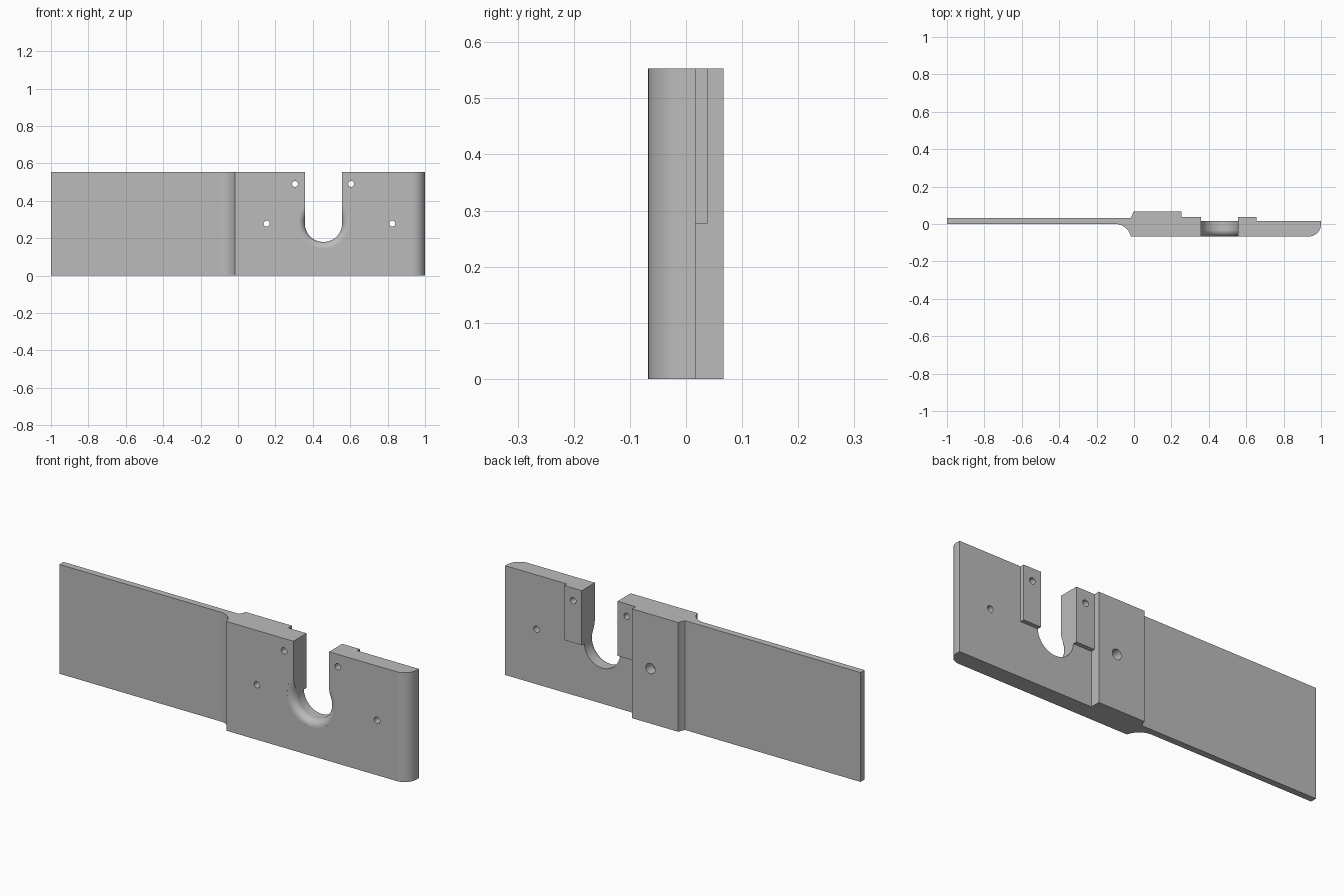
import bpy, bmesh
from math import sin, cos, pi, radians
from mathutils import Matrix

cube = bpy.data.objects.get("Cube")
if cube:
    bpy.data.objects.remove(cube)

HEIGHT, FRONT, BACK = 0.553, -0.067, 0.017
SLOT_X, SLOT_Z, SLOT_R = 0.457, 0.28, 0.1
FLARE = 0.035

grey = bpy.data.materials.new("plain grey")
grey.use_nodes = True
colour = (0.5, 0.5, 0.5, 1)
grey.diffuse_color = colour
grey.node_tree.nodes["Principled BSDF"].inputs["Base Color"].default_value = colour


def arc(cx, cy, r, start, end, steps=14):
    angles = [radians(start + (end - start) * i / steps) for i in range(steps + 1)]
    return [(cx + r * cos(a), cy + r * sin(a)) for a in angles]


def finish(bm, name):
    bmesh.ops.recalc_face_normals(bm, faces=bm.faces)
    mesh = bpy.data.meshes.new(name)
    bm.to_mesh(mesh)
    bm.free()
    mesh.materials.append(grey)
    obj = bpy.data.objects.new(name, mesh)
    bpy.context.collection.objects.link(obj)
    return obj


def extrude(name, points, vector):
    bm = bmesh.new()
    face = bm.faces.new([bm.verts.new(p) for p in points])
    moved = bmesh.ops.extrude_face_region(bm, geom=[face])["geom"]
    verts = [v for v in moved if isinstance(v, bmesh.types.BMVert)]
    bmesh.ops.translate(bm, verts=verts, vec=vector)
    # the starting face stays in place and closes the solid
    if len([f for f in bm.faces if len(f.verts) == len(points)]) < 2:
        bm.faces.new([v for v in bm.verts if v not in verts])
    return finish(bm, name)


def box(name, x0, x1, y0, y1, z0, z1):
    return extrude(name, [(x0, y0, z0), (x1, y0, z0), (x1, y1, z0), (x0, y1, z0)],
                   (0, 0, z1 - z0))


def rod(name, x, z, r, y0, y1):
    return extrude(name, [(px, y0, pz) for px, pz in arc(x, z, r, 0, 345, 23)],
                   (0, y1 - y0, 0))


def combine(target, tool, operation):
    tool.hide_render = True
    mod = target.modifiers.new(tool.name, "BOOLEAN")
    mod.operation, mod.object, mod.solver = operation, tool, "EXACT"
    bpy.context.view_layer.objects.active = target
    bpy.ops.object.modifier_apply(modifier=mod.name)
    bpy.data.objects.remove(tool)


# Thin blade, thick block and rounded end as one extruded profile
profile = [(-1, 0)]
profile += arc(-0.1, -0.085, 0.085, 90, 12)
profile += arc(0.933, 0, 0.067, -90, 0)
profile += [(1, BACK), (0.255, BACK), (0.255, 0.067), (-0.003, 0.067),
            (-0.007, 0.055), (-0.012, 0.043), (-0.018, 0.033), (-1, 0.033)]
body = extrude("mounting_plate", [(x, y, 0) for x, y in profile], (0, 0, 0.6))

# Raised pads either side of the slot, then trim the top level
combine(body, box("pads", 0.2, 0.655, 0, 0.038, 0.277, 0.62), "UNION")
combine(body, box("top_trim", -2, 2, -1, 1, HEIGHT, 1), "DIFFERENCE")

# Open U-shaped slot
u_shape = arc(SLOT_X, SLOT_Z, SLOT_R, 180, 360, 32)
u_shape += [(SLOT_X + SLOT_R, 1), (SLOT_X - SLOT_R, 1)]
combine(body, extrude("slot", [(x, -0.5, z) for x, z in u_shape], (0, 1, 0)), "DIFFERENCE")

# Rounded flare round the front of the slot's lower end
bm = bmesh.new()
outline = [(0, FRONT + FLARE), (SLOT_R - 0.0005, FRONT + FLARE)]
outline += [(SLOT_R + FLARE * (1 - cos(a)), FRONT + FLARE * (1 - sin(a)))
            for a in [pi / 2 * i / 10 for i in range(1, 11)]]
outline += [(SLOT_R + FLARE, -0.2), (0, -0.2)]
verts = [bm.verts.new((r, y, 0)) for r, y in outline]
edges = [bm.edges.new(pair) for pair in zip(verts, verts[1:])]
bmesh.ops.spin(bm, geom=verts + edges, cent=(0, 0, 0), axis=(0, 1, 0),
               angle=2 * pi, steps=64, use_merge=True)
bmesh.ops.remove_doubles(bm, verts=bm.verts, dist=0.00001)
bmesh.ops.transform(bm, matrix=Matrix.Translation((SLOT_X, 0, SLOT_Z)), verts=bm.verts)
combine(body, finish(bm, "flare"), "DIFFERENCE")

# Screw holes, one with a counterbore at the back
for x, z in [(0.153, 0.278), (0.825, 0.278), (0.305, 0.49), (0.605, 0.49)]:
    combine(body, rod("hole", x, z, 0.016, -0.5, 0.5), "DIFFERENCE")
combine(body, rod("counterbore", 0.153, 0.278, 0.026, BACK, 0.5), "DIFFERENCE")

# Smooth curves, crisp edges
bpy.ops.object.select_all(action="DESELECT")
body.select_set(True)
bpy.context.view_layer.objects.active = body
bpy.ops.object.shade_smooth_by_angle(angle=radians(25))
weighted = body.modifiers.new("weighted normals", "WEIGHTED_NORMAL")
weighted.keep_sharp = True
